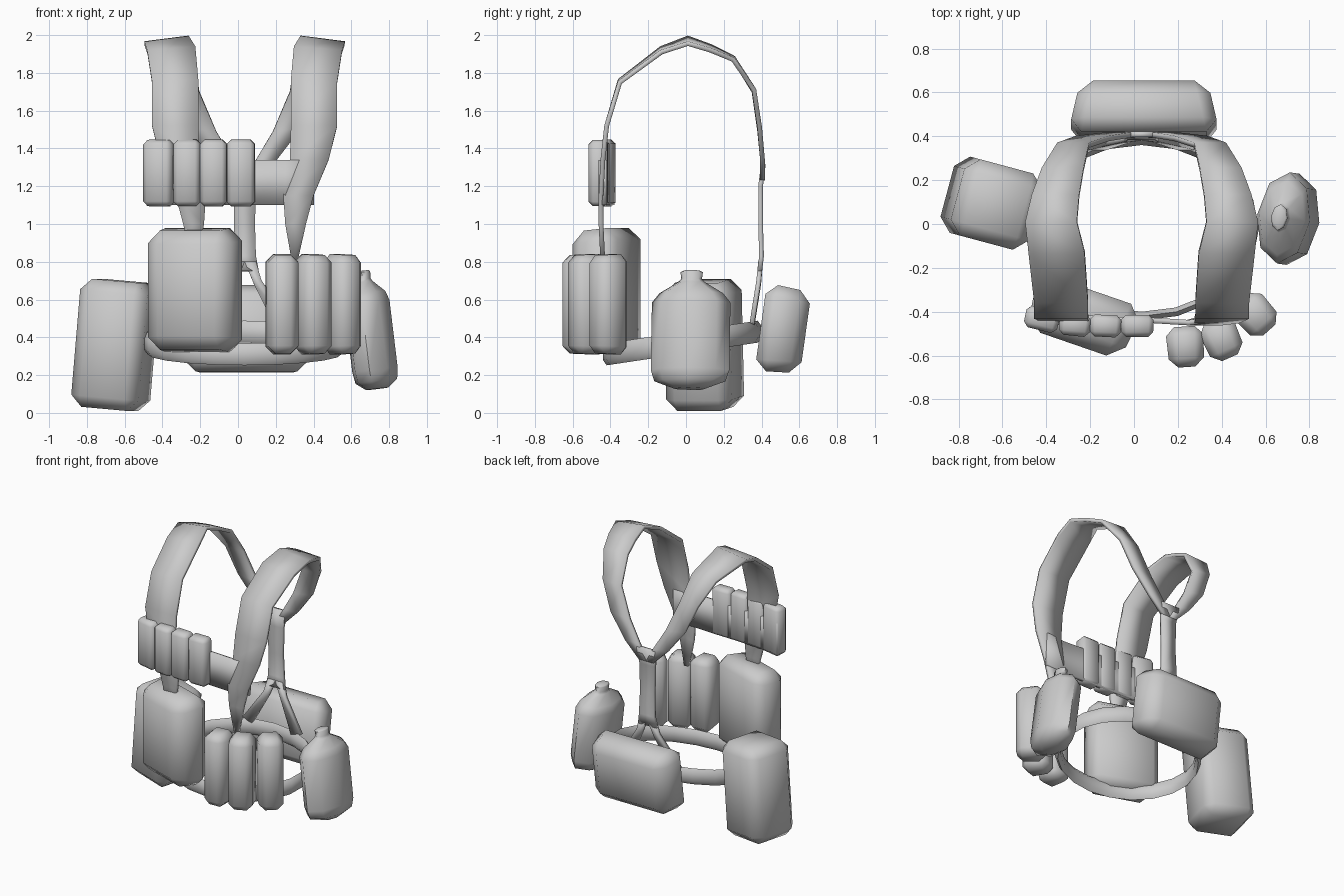
import bpy, bmesh, math
from mathutils import Matrix, Euler

if "Cube" in bpy.data.objects:
    bpy.data.objects.remove(bpy.data.objects["Cube"])

CX = 0.035  # symmetry line of the harness
grey = bpy.data.materials.new("canvas grey")
grey.diffuse_color = (0.6, 0.6, 0.6, 1)
grey.use_nodes = True
grey.node_tree.nodes["Principled BSDF"].inputs["Base Color"].default_value = grey.diffuse_color


def finish(bm, name, angle=60):
    bmesh.ops.recalc_face_normals(bm, faces=bm.faces)
    me = bpy.data.meshes.new(name)
    bm.to_mesh(me)
    bm.free()
    me.materials.append(grey)
    ob = bpy.data.objects.new(name, me)
    bpy.context.collection.objects.link(ob)
    bpy.ops.object.select_all(action='DESELECT')
    ob.select_set(True)
    bpy.context.view_layer.objects.active = ob
    bpy.ops.object.shade_smooth_by_angle(angle=math.radians(angle))
    return ob


def place(bm, loc, rot):
    e = Euler([math.radians(a) for a in rot])
    bm.transform(Matrix.Translation(loc) @ e.to_matrix().to_4x4())


def pouch(name, loc, size, rot=(0, 0, 0), bevel=0.05, taper=(1, 1), side=-1):
    """Chamfered box; the face on the given y side is scaled by taper (x, z)."""
    bm = bmesh.new()
    bmesh.ops.create_cube(bm, size=1)
    for v in bm.verts:
        t = taper if v.co.y * side > 0 else (1, 1)
        v.co.x *= size[0] * t[0]
        v.co.y *= size[1]
        v.co.z *= size[2] * t[1]
    bmesh.ops.bevel(bm, geom=bm.edges[:], offset=bevel, segments=1,
                    affect='EDGES', profile=0.5)
    place(bm, loc, rot)
    return finish(bm, name)


def ribbon(name, pairs, thick=0.025):
    """Webbing through pairs of edge points."""
    bm = bmesh.new()
    rows = [[bm.verts.new(p) for p in pair] for pair in pairs]
    for a, b in zip(rows, rows[1:]):
        bm.faces.new((a[0], a[1], b[1], b[0]))
    ob = finish(bm, name)
    mod = ob.modifiers.new("thickness", 'SOLIDIFY')
    mod.thickness = thick
    mod.offset = 0
    return ob


# Shoulder straps: inner and outer distance from the centre, y, inner z, outer z
strap = [(.25, .28, -.44, .80, .80), (.215, .325, -.45, 1.0, 1.0),
         (.205, .365, -.45, 1.15, 1.15), (.24, .445, -.44, 1.34, 1.34),
         (.245, .49, -.42, 1.52, 1.52), (.245, .49, -.35, 1.76, 1.75),
         (.26, .515, -.13, 1.93, 1.91), (.295, .53, .01, 1.985, 1.955),
         (.285, .50, .13, 1.94, 1.92), (.265, .455, .25, 1.88, 1.87),
         (.24, .385, .36, 1.70, 1.71), (.15, .30, .39, 1.49, 1.51),
         (.06, .17, .405, 1.34, 1.34), (0, .06, .405, 1.23, 1.23)]
for s, side in ((-1, "left"), (1, "right")):
    ribbon(side + "_shoulder_strap",
           [((CX + s * a, y, zi), (CX + s * b, y, zo)) for a, b, y, zi, zo in strap])
    # Splayed tail joining the back strap to the belt
    ribbon(side + "_back_tail",
           [((CX, .395, .80), (CX + s * .06, .395, .80)),
            ((CX + s * .05, .385, .68), (CX + s * .09, .385, .70)),
            ((CX + s * .16, .35, .46), (CX + s * .24, .35, .48))])

# Vertical back strap
ribbon("back_strap", [((CX - w, y, z), (CX + w, y, z)) for w, y, z in
                      ((.075, .41, 1.32), (.06, .395, 1.2), (.055, .395, 1.0),
                       (.06, .40, .83), (.075, .39, .75))])

# Chest band
ribbon("chest_band", [((x, y, 1.10), (x, y, 1.34)) for x, y in
                      ((-.48, -.39), (-.34, -.42), (-.13, -.435), (.09, -.44),
                       (.25, -.45), (.40, -.43))])

# Belt: tilted oval band, higher at the back
bm = bmesh.new()
N = 20
rings = []
for i in range(N):
    a = 2 * math.pi * i / N
    c, s = math.cos(a), math.sin(a)
    z = .37 + .06 * s
    rings.append([bm.verts.new((CX + (.515 + dr) * c, -.02 + (.40 + dr) * s, z + dz))
                  for dr, dz in ((.02, -.03), (.02, .03), (0, .058),
                                 (-.02, .03), (-.02, -.03), (0, -.058))])
for i in range(N):
    p, q = rings[i], rings[(i + 1) % N]
    for j in range(6):
        k = (j + 1) % 6
        bm.faces.new((p[j], q[j], q[k], p[k]))
finish(bm, "belt", 70)

# Row of chest pouches
for i, (x, y, w, r) in enumerate(((-.42, -.435, .16, -14), (-.27, -.46, .145, -6),
                                  (-.13, -.465, .145, -3), (.015, -.465, .15, 0))):
    pouch(f"chest_pouch_{i + 1}", (x, y, 1.27), (w, .10, .355), (0, 0, r), .022, (.96, .97))

# Magazine pouches fanned around the front of the belt
for i, (x, y, r) in enumerate(((.235, -.56, 4), (.40, -.525, 24), (.555, -.415, 42))):
    pouch(f"magazine_pouch_{i + 1}", (x, y, .575), (.175, .185, .535), (0, 0, r), .04, (.9, .97))

# Large pouches
pouch("front_pouch", (-.235, -.425, .65), (.51, .26, .67), (0, 0, -19), .065, (.88, .92))
pouch("hip_pouch", (-.65, .095, .36), (.37, .36, .68), (0, 5, -15), .06)
pouch("rear_pouch", (.045, .515, .44), (.69, .24, .47), (-8, 0, 0), .06, (.84, .92), 1)

# Canteen: eight-sided oval bottle with a short neck, leaning inwards
bm = bmesh.new()
profile = [(.06, .08, -.31), (.112, .19, -.27), (.122, .21, -.21), (.122, .21, .15),
           (.105, .17, .20), (.045, .07, .26), (.036, .055, .275), (.038, .06, .312),
           (.03, .045, .32)]
rings = [[bm.verts.new((rx * math.cos(k * math.pi / 4), ry * math.sin(k * math.pi / 4), z))
          for k in range(8)] for rx, ry, z in profile]
for p, q in zip(rings, rings[1:]):
    for k in range(8):
        m = (k + 1) % 8
        bm.faces.new((p[k], p[m], q[m], q[k]))
bm.faces.new(rings[0][::-1])
bm.faces.new(rings[-1])
place(bm, (.70, .025, .435), (0, -7, -8))
finish(bm, "canteen")
